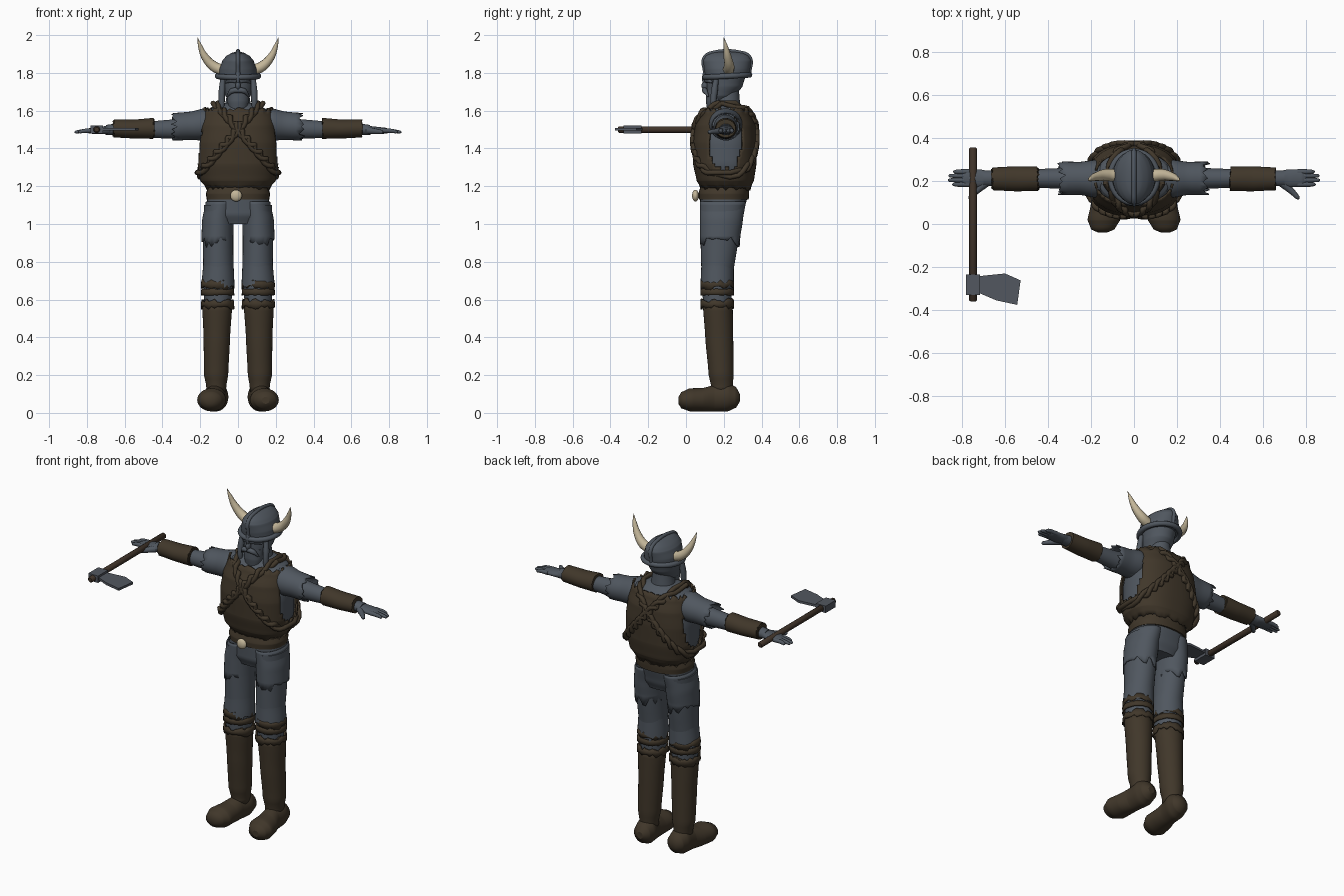
import bpy, math, random
from mathutils import Vector

random.seed(4)
if "Cube" in bpy.data.objects:
    bpy.data.objects.remove(bpy.data.objects["Cube"])


def material(name, rgb):
    m = bpy.data.materials.new(name)
    m.use_nodes = True
    m.diffuse_color = (*rgb, 1)
    m.node_tree.nodes["Principled BSDF"].inputs["Base Color"].default_value = (*rgb, 1)
    return m


SLATE = material("slate cloth", (0.08, 0.095, 0.115))
LEATHER = material("dark leather", (0.052, 0.038, 0.023))
WOOD = material("dark wood", (0.05, 0.033, 0.022))
STEEL = material("dull steel", (0.085, 0.095, 0.115))
BONE = material("bone", (0.55, 0.47, 0.32))


def smooth(ob, angle=50):
    bpy.ops.object.select_all(action='DESELECT')
    ob.select_set(True)
    bpy.context.view_layer.objects.active = ob
    bpy.ops.object.shade_smooth_by_angle(angle=math.radians(angle))


def build(name, verts, faces, mat):
    me = bpy.data.meshes.new(name)
    me.from_pydata(verts, [], faces)
    me.materials.append(mat)
    ob = bpy.data.objects.new(name, me)
    bpy.context.collection.objects.link(ob)
    return ob


def at(profile, t):
    """Interpolate profile rows (t, c1, c2, r1, r2) at t."""
    rows = sorted(profile)
    for a, b in zip(rows, rows[1:]):
        if t <= b[0]:
            k = max(0, (t - a[0]) / (b[0] - a[0]))
            k = k * k * (3 - 2 * k) * 0.4 + k * 0.6
            return [p + (q - p) * k for p, q in zip(a, b)]
    return list(rows[-1])


def loft(name, mat, axis, profile, steps=12, seg=32, power=2, ragged=(0, 0),
         sx=1, caps=True, hole=None, thick=0):
    """Skin elliptical rings along an axis; ragged moves the low and high end rings."""
    order = {'z': (1, 2, 0), 'x': (0, 1, 2), 'y': (1, 0, 2)}[axis]
    lo, hi = min(r[0] for r in profile), max(r[0] for r in profile)
    levels = sorted({lo + (hi - lo) * i / steps for i in range(steps + 1)} | {r[0] for r in profile})
    levels = [v for i, v in enumerate(levels) if i == 0 or v - levels[i - 1] > 1e-4]
    verts, faces = [], []
    for i, t in enumerate(levels):
        _, c1, c2, r1, r2 = at(profile, t)
        for j in range(seg):
            a = 2 * math.pi * j / seg
            c, s = math.cos(a), math.sin(a)
            u = c1 + r1 * math.copysign(abs(c) ** (2 / power), c)
            v = c2 + r2 * math.copysign(abs(s) ** (2 / power), s)
            w = t
            if i == 0:
                w -= random.uniform(-0.3, 1) * ragged[0]
            if i == len(levels) - 1:
                w += random.uniform(-0.3, 1) * ragged[1]
            p = (w, u, v)
            p = (u, v, w) if axis == 'z' else tuple(p[k] for k in order)
            verts.append((p[0] * sx, p[1], p[2]))
    for i in range(len(levels) - 1):
        for j in range(seg):
            q = [i * seg + j, i * seg + (j + 1) % seg, (i + 1) * seg + (j + 1) % seg, (i + 1) * seg + j]
            if hole and hole(sum((Vector(verts[k]) for k in q), Vector()) / 4):
                continue
            faces.append(q if (axis != 'y') == (sx > 0) else q[::-1])
    if caps:
        n = len(verts)
        for ring in (range(seg), range(n - seg, n)):
            faces.append(list(ring)[::-1] if ring[0] == 0 else list(ring))
    ob = build(name, verts, faces, mat)
    if thick:
        mod = ob.modifiers.new("thickness", 'SOLIDIFY')
        mod.thickness = thick
    smooth(ob)
    return ob


def tube(name, mat, pts, radii, closed=False, sx=1, curved=True):
    """Round tube through points, with a radius per point."""
    cu = bpy.data.curves.new(name, 'CURVE')
    cu.dimensions, cu.bevel_depth, cu.bevel_resolution = '3D', 1, 3
    cu.use_fill_caps, cu.resolution_u = True, 5
    sp = cu.splines.new('BEZIER' if curved else 'POLY')
    store = sp.bezier_points if curved else sp.points
    store.add(len(pts) - 1)
    for i, (b, p) in enumerate(zip(store, pts)):
        q = (p[0] * sx, p[1], p[2])
        b.radius = radii[i] if isinstance(radii, (list, tuple)) else radii
        if curved:
            b.co = q
            b.handle_left_type = b.handle_right_type = 'AUTO'
        else:
            b.co = (*q, 1)
    sp.use_cyclic_u = closed
    ob = bpy.data.objects.new(name, cu)
    bpy.context.collection.objects.link(ob)
    bpy.ops.object.select_all(action='DESELECT')
    ob.select_set(True)
    bpy.context.view_layer.objects.active = ob
    bpy.ops.object.convert(target='MESH')
    ob = bpy.context.object
    ob.data.materials.clear()
    ob.data.materials.append(mat)
    smooth(ob)
    return ob


def ball(name, mat, loc, size):
    bpy.ops.mesh.primitive_uv_sphere_add(segments=24, ring_count=14, location=loc)
    ob = bpy.context.object
    ob.name, ob.scale = name, size
    ob.data.materials.append(mat)
    smooth(ob)


# Torso and vest with open arm holes
VEST = [(1.19, 0, .21, .165, .13), (1.23, 0, .208, .2, .152), (1.32, 0, .205, .22, .168),
        (1.43, 0, .205, .22, .17), (1.52, 0, .208, .207, .16), (1.6, 0, .214, .185, .125)]
inner = [(z, a, b, r - .02, s - .014) for z, a, b, r, s in VEST]
loft("torso", SLATE, 'z', inner + [(1.64, 0, .215, .08, .07)], power=2.4)
loft("vest", LEATHER, 'z', VEST, steps=22, seg=72, power=2.4, ragged=(.015, .02), caps=False, thick=.01,
     hole=lambda c: abs(c.x) > .12 and ((c.y - .21) / .09) ** 2 + ((c.z - 1.44) / .16) ** 2 < random.uniform(.85, 1.1))

# Crossed twisted straps running over the shoulders and round the body
def strap_loop(sx, phase):
    pts, half = [], 36
    for i in range(2 * half):
        k = i / half if i < half else 2 - i / half
        side = -1 if i < half else 1
        x, z = -.12 + .33 * k, 1.64 - .38 * k
        _, _, cy, rx, ry = at(VEST, z)
        bulge = max(0, 1 - min(1, abs(x / (rx + .005))) ** 2.4) ** (1 / 2.4)
        y = cy + side * (ry + .004) * bulge * min(1, .25 + k * 6)
        a = i * .9 + phase
        pts.append((x * sx + .012 * math.cos(a) * sx, y, z + .014 * math.sin(a)))
    return pts

for sx, side in ((1, "left"), (-1, "right")):
    for n in range(2):
        tube(f"{side}_strap_strand_{n + 1}", LEATHER, strap_loop(sx, n * math.pi), .0135, True, curved=False)

# Belt, buckle and hips
loft("belt", LEATHER, 'z', [(1.13, 0, .2, .166, .132), (1.16, 0, .2, .17, .134), (1.195, 0, .205, .158, .13)], power=2.3)
ball("belt_buckle", BONE, (-.01, .05, 1.15), (.031, .018, .031))
loft("hips", SLATE, 'z', [(1.0, 0, .19, .12, .09), (1.05, 0, .19, .172, .112), (1.15, 0, .2, .162, .126)], power=2.4)

for sx, side in ((1, "left"), (-1, "right")):
    # Legs and boots
    loft(side + "_leg", SLATE, 'z', [(.55, .107, .165, .07, .073), (.72, .104, .165, .08, .083),
         (.92, .105, .177, .08, .1), (1.1, .1, .192, .08, .118)], sx=sx)
    loft(side + "_breeches", SLATE, 'z', [(.92, .11, .18, .084, .106), (1.02, .106, .187, .084, .114),
         (1.12, .09, .195, .08, .122)], ragged=(.045, 0), sx=sx, caps=False, thick=.006)
    loft(side + "_trouser_cuff", SLATE, 'z', [(.68, .106, .165, .087, .088), (.78, .104, .167, .081, .086)],
         ragged=(.035, 0), sx=sx, caps=False)
    loft(side + "_boot_shaft", LEATHER, 'z', [(.1, .115, .19, .05, .055), (.15, .115, .19, .054, .058),
         (.2, .116, .186, .064, .066), (.4, .112, .176, .07, .074), (.58, .11, .168, .08, .079)],
         ragged=(0, .025), sx=sx, caps=False, thick=.006)
    loft(side + "_boot_foot", LEATHER, 'y', [(-.04, .146, .066, .02, .018), (-.025, .145, .067, .055, .043),
         (.02, .14, .069, .076, .061), (.09, .133, .07, .068, .062), (.15, .122, .077, .057, .07),
         (.22, .115, .085, .064, .077), (.265, .113, .082, .053, .055), (.285, .113, .08, .02, .02)], sx=sx)
    # Knee wraps
    for n, (z, h, rag) in enumerate([(.565, .025, .018), (.625, .03, .004), (.67, .02, .02)]):
        loft(f"{side}_knee_wrap_{n + 1}", LEATHER, 'z', [(z, .108, .165, .089, .089), (z + h, .108, .165, .086, .088)],
             steps=2, ragged=(rag, rag), sx=sx, caps=False, thick=.008)
    # Arms, torn sleeves and bracers
    loft(side + "_arm", SLATE, 'x', [(.15, .21, 1.51, .065, .07), (.36, .212, 1.502, .047, .05),
         (.46, .212, 1.5, .043, .044), (.66, .212, 1.5, .036, .03), (.7, .212, 1.498, .036, .026)], sx=sx)
    loft(side + "_sleeve", SLATE, 'x', [(.1, .21, 1.535, .06, .07), (.18, .21, 1.528, .088, .084),
         (.25, .212, 1.52, .077, .075), (.325, .212, 1.515, .078, .073)],
         ragged=(0, .03), sx=sx, caps=False, thick=.006)
    loft(side + "_bracer", LEATHER, 'x', [(.45, .21, 1.506, .057, .055), (.55, .21, 1.503, .058, .05),
         (.655, .21, 1.506, .053, .048)], ragged=(.006, .006), sx=sx, thick=.008)
    # Hands
    loft(side + "_palm", SLATE, 'x', [(.67, .212, 1.499, .034, .026), (.72, .212, 1.496, .042, .02),
         (.78, .214, 1.494, .04, .016), (.8, .214, 1.492, .03, .01)], sx=sx)
    for n, (y, tip) in enumerate([(.184, .845), (.204, .865), (.224, .862), (.243, .84)]):
        tube(f"{side}_finger_{n + 1}", SLATE, [(.76, y, 1.495), (.82, y, 1.492), (tip - .006, y, 1.487), (tip, y, 1.486)],
             [.013, .011, .008, .003], sx=sx)
    tube(side + "_thumb", SLATE, [(.69, .19, 1.495), (.73, .155, 1.49), (.762, .122, 1.487), (.767, .116, 1.486)],
         [.02, .015, .01, .003], sx=sx)
    # Horns and braids
    tube(side + "_horn", BONE, [(.085, .225, 1.815), (.13, .228, 1.836), (.175, .22, 1.885), (.2, .21, 1.94), (.214, .2, 1.988)],
         [.03, .028, .021, .012, .001], sx=sx)
    tube(side + "_braid", SLATE, [(.08, .16, 1.77), (.085, .15, 1.7), (.086, .145, 1.64), (.083, .15, 1.585)],
         [.014, .018, .016, .008], sx=sx)
    # Moustache and brows
    tube(side + "_moustache", SLATE, [(0, .098, 1.708), (.03, .1, 1.705), (.058, .118, 1.675)], [.014, .015, .004], sx=sx)
    tube(side + "_brow", SLATE, [(.008, .108, 1.755), (.035, .112, 1.76), (.065, .14, 1.75)], [.01, .012, .006], sx=sx)

# Head, neck and beard
loft("neck", SLATE, 'z', [(1.58, 0, .22, .075, .07), (1.72, 0, .22, .055, .06)])
loft("head", SLATE, 'z', [(1.65, 0, .17, .045, .05), (1.68, 0, .185, .068, .075), (1.73, 0, .205, .082, .095),
     (1.8, 0, .215, .09, .105)])
loft("beard", SLATE, 'z', [(1.57, 0, .145, .035, .02), (1.6, 0, .145, .045, .032), (1.65, 0, .15, .056, .045),
     (1.71, 0, .165, .066, .058)], ragged=(.015, 0))
ball("nose", SLATE, (0, .1, 1.732), (.014, .018, .022))

# Helmet with rim, crest ridge and nose guard
DOME = [(1.78, 0, .218, .102, .116), (1.82, 0, .218, .099, .123), (1.865, 0, .218, .083, .128),
        (1.89, 0, .218, .062, .115), (1.905, 0, .218, .036, .085), (1.912, 0, .218, .012, .035)]
loft("helmet_dome", SLATE, 'z', DOME)
rim = [(.108 * math.cos(a), .218 + .118 * math.sin(a), 1.783 + .006 * math.sin(a))
       for a in (i * math.pi / 12 for i in range(24))]
tube("helmet_rim", SLATE, rim, .015, True)
crest = [(0, .218 - s * (at(DOME, z)[4] - .003), z)
         for s, zs in ((1, (1.78, 1.82, 1.865, 1.89, 1.905)), (-1, (1.905, 1.89, 1.865, 1.82, 1.78))) for z in zs]
tube("helmet_crest", SLATE, crest, .011)
tube("nose_guard", SLATE, [(0, .102, 1.8), (0, .095, 1.77), (0, .095, 1.745)], [.013, .011, .007])

# Axe held in the right hand
tube("axe_handle", WOOD, [(-.748, y, 1.5) for y in (-.36, -.355, 0, .35, .356)], [.012, .018, .018, .018, .012], curved=False)


def slab(name, mat, outline, z, half):
    n = len(outline)
    verts = [(x, y, z + h) for h in (-half, half) for x, y in outline]
    faces = [list(range(n)), list(range(2 * n - 1, n - 1, -1))]
    faces += [[i, n + i, n + (i + 1) % n, (i + 1) % n] for i in range(n)]
    smooth(build(name, verts, faces, mat), 20)


slab("axe_socket", STEEL, [(-.78, -.235), (-.715, -.235), (-.715, -.33), (-.78, -.33)], 1.5, .021)
slab("axe_blade", STEEL, [(-.717, -.242), (-.6, -.23), (-.527, -.262), (-.543, -.376), (-.64, -.355), (-.717, -.322)], 1.502, .007)
